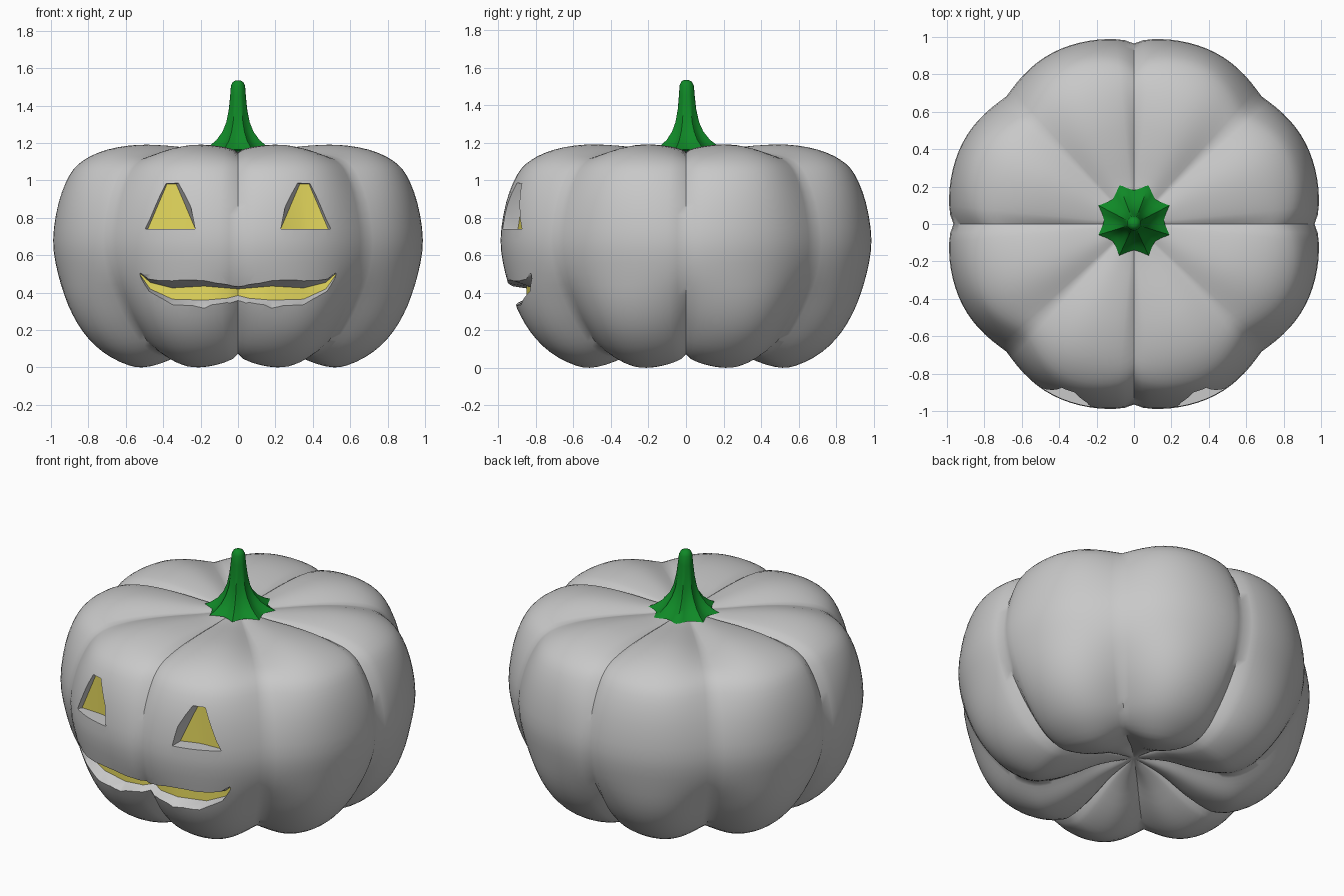
import bpy, bmesh
from math import sin, cos, pi, radians
from mathutils import Vector

if "Cube" in bpy.data.objects:
    bpy.data.objects.remove(bpy.data.objects["Cube"])


def make_material(name, rgb):
    mat = bpy.data.materials.new(name)
    mat.use_nodes = True
    mat.diffuse_color = (*rgb, 1)
    mat.node_tree.nodes["Principled BSDF"].inputs["Base Color"].default_value = (*rgb, 1)
    return mat


skin_grey = make_material("skin grey", (0.58, 0.58, 0.58))
glow_yellow = make_material("glow yellow", (1.0, 0.88, 0.14))
stem_green = make_material("stem green", (0.005, 0.25, 0.02))


def loft(name, rings, mats, coloured_side=None):
    """Skin a list of closed rings and cap both ends."""
    bm = bmesh.new()
    loops = [[bm.verts.new(p) for p in ring] for ring in rings]
    count = len(loops[0])
    for a, b in zip(loops, loops[1:]):
        for i in range(count):
            j = (i + 1) % count
            face = bm.faces.new((a[i], a[j], b[j], b[i]))
            face.material_index = int(i == coloured_side)
    bm.faces.new(loops[0])
    bm.faces.new(loops[-1])
    bmesh.ops.recalc_face_normals(bm, faces=bm.faces)
    if coloured_side is not None:
        bmesh.ops.triangulate(bm, faces=bm.faces)
    mesh = bpy.data.meshes.new(name)
    bm.to_mesh(mesh)
    bm.free()
    for mat in mats:
        mesh.materials.append(mat)
    obj = bpy.data.objects.new(name, mesh)
    bpy.context.collection.objects.link(obj)
    return obj


def activate(obj):
    bpy.ops.object.select_all(action="DESELECT")
    obj.select_set(True)
    bpy.context.view_layer.objects.active = obj


def smooth_profile(points, steps=3):
    """Pass a smooth curve through the profile points."""
    pts = [Vector(p) for p in points]
    pts = [pts[0]] + pts + [pts[-1]]
    out = []
    for a, b, c, d in zip(pts, pts[1:], pts[2:], pts[3:]):
        for s in range(steps):
            t = s / steps
            out.append(0.5 * (2 * b + (c - a) * t + (2 * a - 5 * b + 4 * c - d) * t ** 2
                              + (3 * b - a - 3 * c + d) * t ** 3))
    return out + [pts[-1]]


# Pumpkin body: eight lobes, blended between a crest and a groove profile
crest = smooth_profile([
    (.02, .2), (.2, .14), (.38, .05), (.52, .005), (.62, .01), (.76, .08),
    (.87, .19), (.945, .33), (.99, .5), (1.015, .68), (.99, .88), (.935, 1.03),
    (.86, 1.11), (.74, 1.165), (.58, 1.19), (.4, 1.185), (.2, 1.165), (.02, 1.16)])
groove = smooth_profile([
    (.02, .2), (.18, .18), (.34, .12), (.46, .085), (.56, .075), (.66, .12),
    (.76, .22), (.85, .34), (.935, .5), (.965, .68), (.925, .88), (.85, 1.03),
    (.77, 1.1), (.66, 1.13), (.52, 1.145), (.36, 1.15), (.2, 1.15), (.02, 1.155)])

SEGMENTS = 128
angles = [2 * pi * i / SEGMENTS for i in range(SEGMENTS)]


def lobe_weight(a):
    # diagonal grooves are softer than those on the axes
    return abs(sin(4 * a)) ** (0.6 + 0.5 * sin(2 * a) ** 2)


body_rings = []
for top, low in zip(crest, groove):
    ring = []
    for a in angles:
        r, z = low.lerp(top, lobe_weight(a))
        ring.append((r * cos(a), r * sin(a), z))
    body_rings.append(ring)
body = loft("pumpkin_body", body_rings, [skin_grey, glow_yellow])


# Face cutters: stations of surface x, top, bottom, then back x, top, bottom, y
def face_cutter(name, stations):
    rings = []
    for xf, top, low, xb, back_top, back_low, y in stations:
        ring = []
        for x, z, bx, bz in ((xf, top, xb, back_top), (xf, low, xb, back_low)):
            front, back = Vector((x, y - .07, z)), Vector((bx, y, bz))
            ring.append((back + (front - back) * 2.5, back))
        rings.append([ring[0][0], ring[1][0], ring[1][1], ring[0][1]])
    return loft(name, rings, [skin_grey, glow_yellow], coloured_side=2)


def mirrored(stations):
    return [(-s[0], s[1], s[2], -s[3], *s[4:]) for s in stations]


eye = [(.23, .745, .74, .23, .745, .74, -.895),
       (.31, .99, .74, .33, .98, .74, -.86),
       (.40, .99, .74, .38, .98, .74, -.855),
       (.52, .745, .74, .48, .745, .74, -.85)]
half_mouth = [(.53, .515, .5, .52, .5, .49, -.8),
              (.48, .475, .4, .47, .455, .42, -.79),
              (.35, .45, .335, .35, .425, .365, -.81),
              (.18, .455, .3, .18, .435, .36, -.85),
              (.06, .44, .335, .06, .425, .37, -.85)]
middle = [(0, .43, .34, 0, .42, .385, -.82)]
cutters = [
    face_cutter("left_eye_cutter", eye),
    face_cutter("right_eye_cutter", mirrored(eye)),
    face_cutter("mouth_cutter", half_mouth + middle + mirrored(half_mouth)[::-1])]

for cutter in cutters:
    cutter.hide_render = True
    carve = body.modifiers.new("carve", "BOOLEAN")
    carve.operation = "DIFFERENCE"
    carve.solver = "EXACT"
    carve.object = cutter
    activate(body)
    bpy.ops.object.modifier_apply(modifier=carve.name)
    bpy.data.objects.remove(cutter)

# Stem: flared star-shaped foot narrowing to a rounded tip
stem_profile = [  # radius, height, flute depth
    (.1, 1.14, 0), (.205, 1.165, .22), (.165, 1.185, .22), (.125, 1.215, .2),
    (.09, 1.26, .16), (.068, 1.31, .12), (.053, 1.38, .08), (.044, 1.45, .04),
    (.038, 1.505, 0), (.028, 1.526, 0), (.012, 1.535, 0)]
stem_rings = []
for radius, z, flute in stem_profile:
    ring = []
    for a in angles[::4]:
        r = radius * (1 - flute * abs(cos(4 * a)))
        ring.append((r * cos(a), r * sin(a) + .1 * radius, z))
    stem_rings.append(ring)
stem = loft("stem", stem_rings, [stem_green])

for obj in (body, stem):
    activate(obj)
    bpy.ops.object.shade_smooth_by_angle(angle=radians(48))
